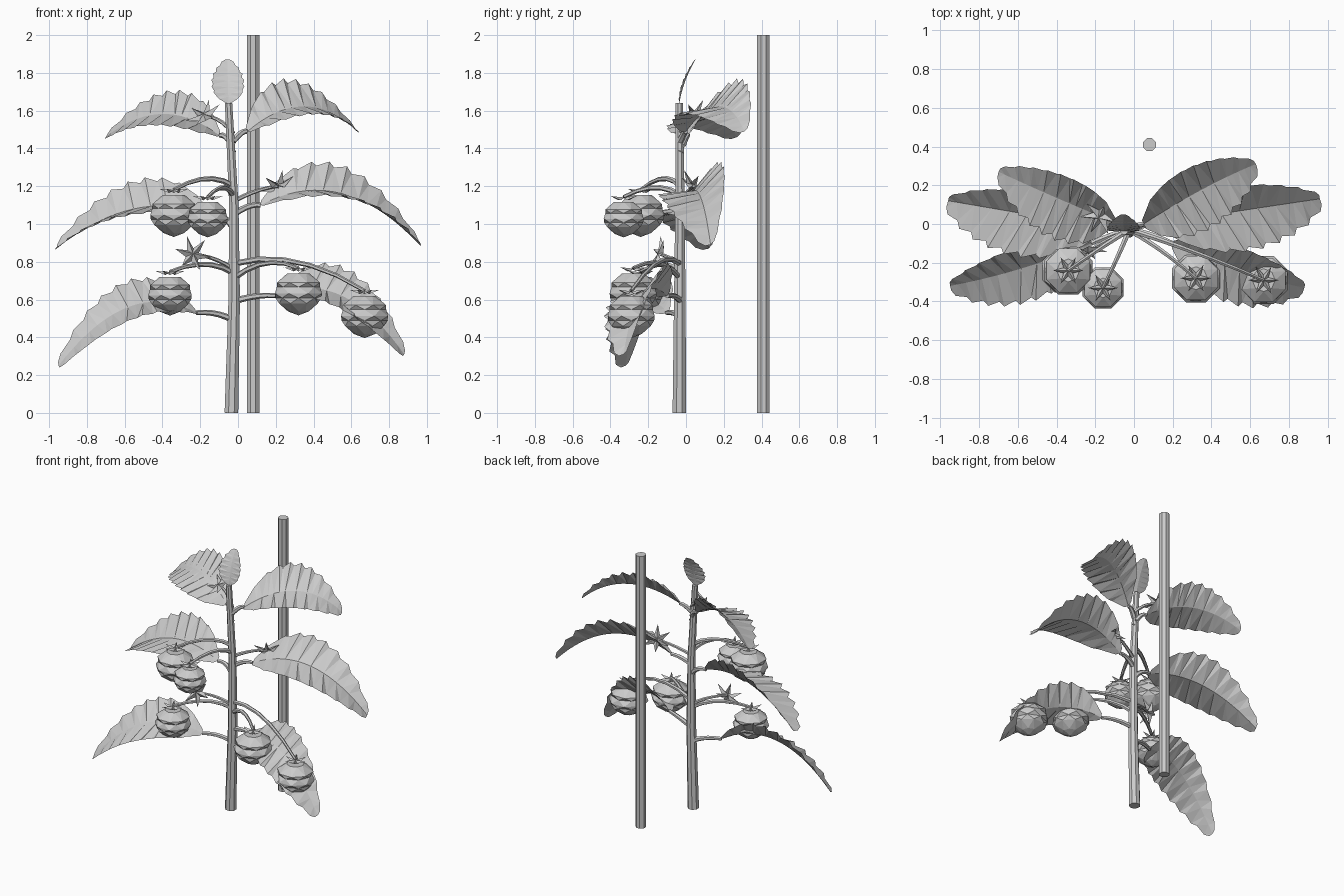
import bpy, bmesh, math
from mathutils import Vector

cube = bpy.data.objects.get("Cube")
if cube:
    bpy.data.objects.remove(cube, do_unlink=True)

grey = bpy.data.materials.new("light grey")
grey.use_nodes = True
grey.diffuse_color = (0.6, 0.6, 0.6, 1)
grey.node_tree.nodes["Principled BSDF"].inputs["Base Color"].default_value = (0.6, 0.6, 0.6, 1)
UP = Vector((0, 0, 1))


def finish(name, bm, fix_normals=False):
    if fix_normals:
        bmesh.ops.recalc_face_normals(bm, faces=bm.faces)
    mesh = bpy.data.meshes.new(name)
    bm.to_mesh(mesh)
    bm.free()
    mesh.materials.append(grey)
    ob = bpy.data.objects.new(name, mesh)
    bpy.context.collection.objects.link(ob)
    return ob


def bezier(a, b, c, t):
    return Vector(a) * (1 - t) ** 2 + Vector(b) * 2 * t * (1 - t) + Vector(c) * t * t


def tube(name, points, r0, r1, sides=6):
    """Tapered tube whose rings stand across the path."""
    pts = [Vector(p) for p in points]
    bm = bmesh.new()
    rings = []
    last = len(pts) - 1
    for i, p in enumerate(pts):
        d = (pts[min(i + 1, last)] - pts[max(i - 1, 0)]).normalized()
        u = d.cross(UP if abs(d.z) < 0.9 else Vector((0, 1, 0))).normalized()
        v = d.cross(u)
        r = r0 + (r1 - r0) * i / last
        angles = [math.tau * (k + 0.5) / sides for k in range(sides)]
        rings.append([bm.verts.new(p + r * (u * math.cos(a) + v * math.sin(a))) for a in angles])
    for lo, hi in zip(rings, rings[1:]):
        for k in range(sides):
            n = (k + 1) % sides
            bm.faces.new((lo[k], lo[n], hi[n], hi[k]))
    bm.faces.new(rings[0])
    bm.faces.new(rings[-1])
    return finish(name, bm, True)


def stalk(name, a, b, c, r0=0.016, r1=0.01):
    return tube(name, [bezier(a, b, c, i / 5) for i in range(6)], r0, r1)


def leaf(name, base, ctrl, tip, back, front, teeth=9, pleat=0.008, sweep=0.04):
    """Arched, pleated blade with saw-toothed edges swept towards the tip."""
    bm = bmesh.new()
    rows = []
    count = 2 * teeth
    along = (Vector(tip) - Vector(base)).normalized()
    for i in range(count + 1):
        t = i / count
        mid = bezier(base, ctrl, tip, t)
        w = math.sin(math.pi * t ** 0.8) ** 0.6 if 0 < t < 1 else 0
        w = max(w, 0.16)
        tooth = i % 2
        w *= 1.03 if tooth else 0.92
        row = []
        for side in (Vector(back), Vector(front)):
            lift = side.cross(along).normalized()
            lift *= pleat * (1 if tooth else -1) * (1 if lift.z >= 0 else -1)
            # Sweep follows the curve of the midrib, easing off at the tip
            ahead = bezier(base, ctrl, tip, min(1, t + sweep * w + (0.02 if tooth else 0))) - mid
            row.append(mid + side * w + ahead + lift * w)
        rows.append([bm.verts.new(p) for p in (row[0], mid, row[1])])
    for p, q in zip(rows, rows[1:]):
        for k in (0, 1):
            bm.faces.new((p[k], p[k + 1], q[k + 1], q[k]))
    bmesh.ops.triangulate(bm, faces=bm.faces)
    bm.normal_update()
    if sum(f.normal.z - f.normal.y for f in bm.faces) < 0:
        bmesh.ops.reverse_faces(bm, faces=bm.faces)
    return finish(name, bm)


def star(name, centre, normal, radius, points=6, inner=0.35, cup=0.02):
    """Pointed star with a ridge along every point."""
    bm = bmesh.new()
    rot = UP.rotation_difference(Vector(normal).normalized())
    rim = []
    for k in range(2 * points):
        a = math.pi * k / points
        r = radius if k % 2 == 0 else radius * inner
        z = cup if k % 2 == 0 else -cup / 2
        rim.append(bm.verts.new(Vector(centre) + rot @ Vector((r * math.cos(a), r * math.sin(a), z))))
    hub = bm.verts.new(Vector(centre) + rot @ Vector((0, 0, cup / 2)))
    for k in range(2 * points):
        bm.faces.new((hub, rim[k], rim[(k + 1) % (2 * points)]))
    return finish(name, bm)


def fruit(name, centre, size, sides=8):
    """Faceted, slightly flattened fruit with stepped bands and a blunt point below."""
    bm = bmesh.new()
    c = Vector(centre)
    profile = [(0.45, 0.78), (0.93, 0.42), (0.87, 0.24), (1.02, -0.02), (0.92, -0.2), (0.84, -0.42), (0.42, -0.74)]
    rings = []
    for j, (r, z) in enumerate(profile):
        ring = []
        for k in range(sides):
            a = math.tau * (k + 0.5 * j) / sides
            ring.append(bm.verts.new(c + size * Vector((r * math.cos(a), r * math.sin(a), z))))
        rings.append(ring)
    top = bm.verts.new(c + size * UP * 0.76)
    bottom = bm.verts.new(c - size * UP * 0.9)
    for k in range(sides):
        n = (k + 1) % sides
        bm.faces.new((top, rings[0][k], rings[0][n]))
        bm.faces.new((bottom, rings[-1][n], rings[-1][k]))
        for hi, lo in zip(rings, rings[1:]):
            bm.faces.new((hi[k], lo[k], hi[n]))
            bm.faces.new((hi[n], lo[k], lo[n]))
    return finish(name, bm, True)


# Support stake and main stem
tube("stake", [(0.08, 0.41, 0), (0.08, 0.41, 2)], 0.036, 0.036, 8)
tube("main_stem", [(-0.035, -0.035, 0), (-0.02, -0.033, 0.6), (-0.022, -0.032, 1.1),
                   (-0.05, -0.035, 1.64)], 0.039, 0.021, 8)

# Leaves: name, stem height, base, midrib control, tip, back half, front half
leaves = [
    ("upper_left", 1.44, (0.05, 0, 1.49), (0.36, 0.2, 1.755), (0.63, 0.31, 1.49), (-0.08, 0.11, 0.14), (0.06, -0.19, -0.04)),
    ("upper_right", 1.38, (-0.1, 0.01, 1.47), (-0.4, 0.13, 1.7), (-0.7, 0.27, 1.46), (0.06, 0.11, 0.12), (-0.04, -0.2, -0.06)),
    ("middle_left", 1.05, (0.12, 0, 1.1), (0.55, 0.07, 1.33), (0.96, 0.13, 0.89), (-0.02, 0.13, 0.15), (0.07, -0.2, -0.03)),
    ("middle_right", 0.98, (-0.15, -0.02, 1.05), (-0.55, 0.05, 1.2), (-0.96, 0.12, 0.87), (0.02, 0.12, 0.15), (-0.07, -0.21, -0.04)),
    ("lower_left", 0.59, (0.2, -0.1, 0.62), (0.55, -0.26, 0.78), (0.88, -0.33, 0.31), (0.03, 0.11, 0.14), (-0.05, -0.17, -0.05)),
    ("lower_right", 0.49, (-0.22, -0.1, 0.53), (-0.58, -0.25, 0.73), (-0.95, -0.32, 0.25), (-0.02, 0.11, 0.13), (0.04, -0.17, -0.06)),
]
for name, z, base, ctrl, tip, back, front in leaves:
    leaf(name + "_leaf", base, ctrl, tip, back, front)
    bend = (base[0] * 0.5, base[1] * 0.5, base[2] + 0.01)
    stalk(name + "_leaf_stalk", (-0.025, -0.03, z), bend, base, 0.018, 0.013)
leaf("top_leaf", (-0.05, -0.035, 1.64), (-0.055, -0.015, 1.76), (-0.055, 0.05, 1.87),
     (0.086, -0.012, 0), (-0.086, -0.012, 0), 7, 0.002, 0)

# Fruit with pointed caps, hung from arched stalks: name, stem height, centre, size
fruits = [
    ("upper_outer", 1.2, (-0.34, -0.24, 1.05), 0.132),
    ("upper_inner", 1.15, (-0.16, -0.33, 1.03), 0.112),
    ("lower_right", 0.74, (-0.36, -0.24, 0.625), 0.122),
    ("lower_inner", 0.71, (0.32, -0.28, 0.635), 0.132),
    ("lower_outer", 0.79, (0.67, -0.29, 0.515), 0.132),
]
for name, z, c, size in fruits:
    fruit(name + "_fruit", c, size)
    crown = Vector(c) + UP * size * 0.92
    star(name + "_cap", crown, UP, 0.08, 6, 0.35, 0.015)
    bend = (c[0] * 0.45, c[1] * 0.45, max(z, crown.z) + 0.09)
    stalk(name + "_fruit_stalk", (-0.025, -0.03, z), bend, crown + UP * 0.01)

# Star flowers: name, stem height, centre, facing
flowers = [
    ("upper", 1.48, (-0.18, 0.035, 1.575), (-0.4, -0.5, 0.7)),
    ("middle", 1.12, (0.21, 0.04, 1.2), (-0.4, 0.6, 0.7)),
    ("lower", 0.76, (-0.24, -0.14, 0.84), (0.2, -0.85, 0.3)),
]
for name, z, c, facing in flowers:
    star(name + "_flower", c, facing, 0.1, 6, 0.38, 0.02)
    bend = (c[0] * 0.5, c[1] * 0.5, c[2] - 0.01)
    stalk(name + "_flower_stalk", (-0.025, -0.03, z), bend, c, 0.013, 0.008)
